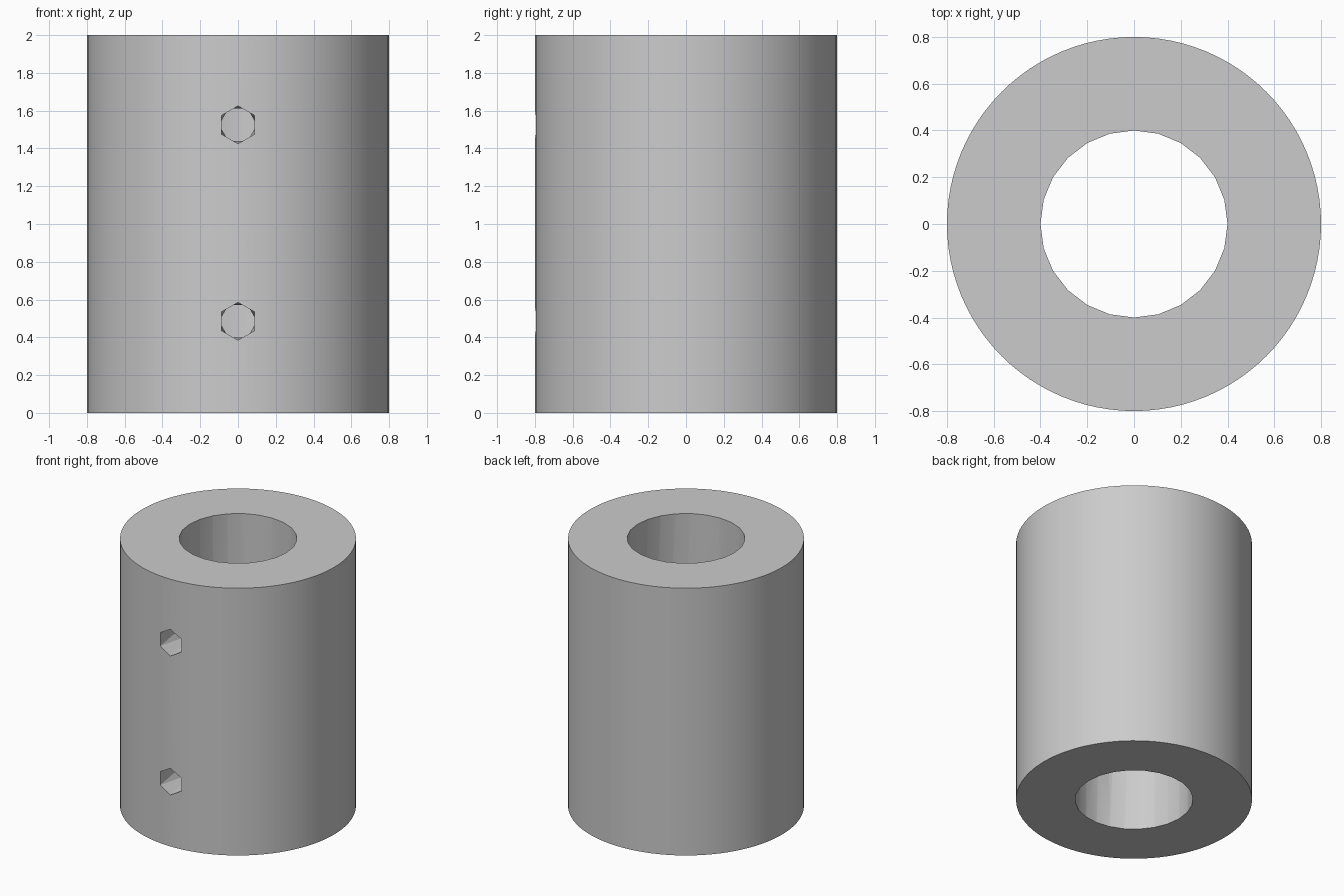
import bpy
import bmesh
import math

if "Cube" in bpy.data.objects:
    bpy.data.objects.remove(bpy.data.objects["Cube"])

HEIGHT, OUTER_R, BORE_R, HOLE_R = 2.0, 0.8, 0.4, 0.1

grey = bpy.data.materials.new("plain grey")
grey.diffuse_color = (0.6, 0.6, 0.6, 1)
grey.use_nodes = True
grey.node_tree.nodes["Principled BSDF"].inputs["Base Color"].default_value = grey.diffuse_color


def loft(name, rings):
    """Closed solid through a list of equal-count rings of points."""
    bm = bmesh.new()
    loops = [[bm.verts.new(p) for p in ring] for ring in rings]
    n = len(loops[0])
    for a, b in zip(loops, loops[1:]):
        for i in range(n):
            j = (i + 1) % n
            bm.faces.new((a[i], a[j], b[i]))
            bm.faces.new((a[j], b[j], b[i]))
    bm.faces.new(loops[0])
    bm.faces.new(loops[-1])
    bmesh.ops.dissolve_limit(bm, angle_limit=0.001, verts=bm.verts, edges=bm.edges)
    bmesh.ops.recalc_face_normals(bm, faces=bm.faces)
    mesh = bpy.data.meshes.new(name)
    bm.to_mesh(mesh)
    bm.free()
    mesh.materials.append(grey)
    obj = bpy.data.objects.new(name, mesh)
    bpy.context.collection.objects.link(obj)
    return obj


def upright_ring(radius, z, sides):
    return [(radius * math.cos(t), radius * math.sin(t), z)
            for t in (2 * math.pi * i / sides for i in range(sides))]


def hole_ring(y, z, turn):
    return [(HOLE_R * math.sin(t), y, z + HOLE_R * math.cos(t))
            for t in (turn + math.pi * i / 3 for i in range(6))]


# Sleeve body
sleeve = loft("sleeve", [upright_ring(OUTER_R, z, 96) for z in (0, HEIGHT)])

# Central bore
cutters = [loft("bore_cutter", [upright_ring(BORE_R, z, 24) for z in (-0.1, HEIGHT + 0.1)])]

# Two six-sided screw holes through the front wall, half a step of twist inside
half = math.pi / 6
for label, z in (("lower", 0.485), ("upper", 1.525)):
    cutters.append(loft(label + "_hole_cutter", [
        hole_ring(-0.9, z, 0), hole_ring(-0.8, z, 0),
        hole_ring(-0.4, z, half), hole_ring(-0.3, z, half)]))

bpy.context.view_layer.objects.active = sleeve
for cutter in cutters:
    cutter.hide_render = True
    mod = sleeve.modifiers.new(cutter.name, 'BOOLEAN')
    mod.operation = 'DIFFERENCE'
    mod.solver = 'EXACT'
    mod.object = cutter
    bpy.ops.object.modifier_apply(modifier=mod.name)
    bpy.data.objects.remove(cutter)

# Smooth walls with crisp rims
bpy.ops.object.select_all(action='DESELECT')
sleeve.select_set(True)
bpy.ops.object.shade_smooth_by_angle(angle=math.radians(29))
